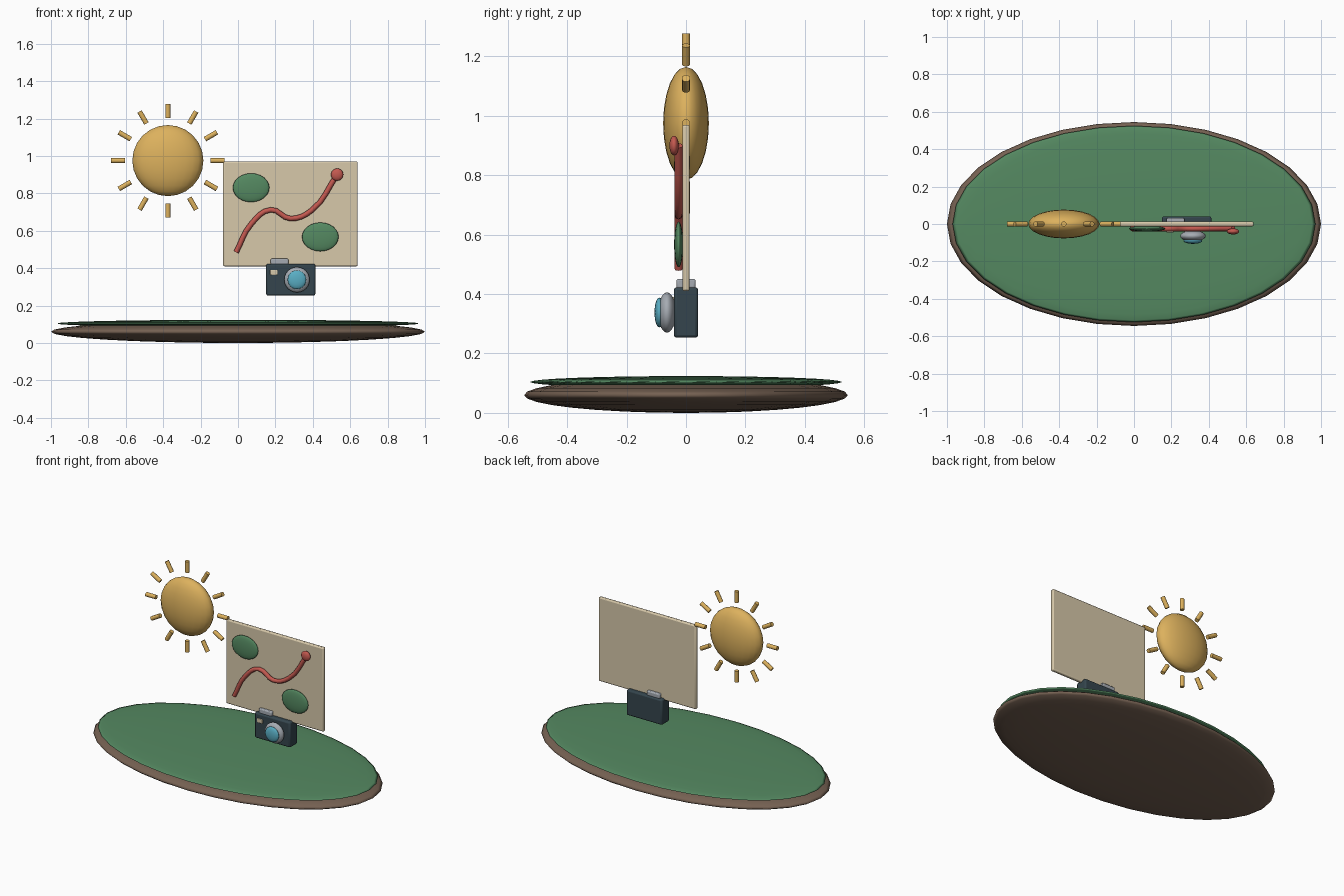
import bpy, math
from mathutils import Vector

if "Cube" in bpy.data.objects:
    bpy.data.objects.remove(bpy.data.objects["Cube"])


def material(name, r, g, b):
    m = bpy.data.materials.new(name)
    m.diffuse_color = (r, g, b, 1)
    m.use_nodes = True
    m.node_tree.nodes["Principled BSDF"].inputs["Base Color"].default_value = m.diffuse_color
    return m


BROWN = material("earth", 0.18, 0.12, 0.085)
GREEN = material("grass", 0.09, 0.25, 0.12)
GOLD = material("gold", 0.72, 0.44, 0.11)
PAPER = material("paper", 0.68, 0.58, 0.40)
RED = material("red", 0.55, 0.10, 0.08)
DARK = material("dark", 0.035, 0.06, 0.075)
METAL = material("metal", 0.38, 0.41, 0.45)
GLASS = material("glass", 0.10, 0.42, 0.55)


def finish(name, mat, smooth=True):
    ob = bpy.context.object
    ob.name = name
    ob.data.materials.append(mat)
    if smooth:
        bpy.ops.object.shade_smooth_by_angle(angle=math.radians(40))
    return ob


def ellipsoid(name, loc, radii, mat, segs=24, rings=12):
    bpy.ops.mesh.primitive_uv_sphere_add(segments=segs, ring_count=rings, radius=1, location=loc)
    bpy.context.object.scale = radii
    bpy.ops.object.transform_apply(location=False, rotation=False, scale=True)
    ob = finish(name, mat, False)
    bpy.ops.object.shade_smooth()
    return ob


def box(name, loc, size, mat, bevel):
    bpy.ops.mesh.primitive_cube_add(size=1, location=loc)
    ob = bpy.context.object
    ob.scale = size
    bpy.ops.object.transform_apply(location=False, rotation=False, scale=True)
    mod = ob.modifiers.new("bevel", 'BEVEL')
    mod.width, mod.segments = bevel, 2
    return finish(name, mat)


# Ground island
ellipsoid("earth_base", (0, 0, 0.06), (1.0, 0.545, 0.06), BROWN, 32, 16)
ellipsoid("grass_top", (0, 0, 0.104), (0.97, 0.525, 0.02), GREEN, 32, 16)

# Sun disc and rays
sun = Vector((-0.375, 0, 0.975))
ellipsoid("sun", sun, (0.19, 0.077, 0.19), GOLD, 24, 12)
for i in range(12):
    a = i * math.tau / 12
    d = Vector((math.sin(a), 0, math.cos(a)))
    bpy.ops.mesh.primitive_cylinder_add(vertices=10, radius=0.014, depth=0.074,
                                        location=sun + d * 0.266, rotation=(0, a, 0))
    finish(f"sun_ray_{i + 1}", GOLD)

# Map sheet with land patches
box("map_sheet", (0.28, 0, 0.69), (0.72, 0.025, 0.56), PAPER, 0.007)
for i, (x, z) in enumerate([(0.07, 0.83), (0.44, 0.567)]):
    ellipsoid(f"land_patch_{i + 1}", (x, -0.025, z), (0.098, 0.015, 0.077), GREEN)

# Route line and end marker
pts = [(-0.01, 0.485), (0.07, 0.635), (0.175, 0.712), (0.28, 0.665), (0.395, 0.71), (0.53, 0.90)]
cu = bpy.data.curves.new("route", 'CURVE')
cu.dimensions = '3D'
cu.bevel_depth = 0.014
cu.bevel_resolution = 2
cu.resolution_u = 4
cu.use_fill_caps = True
sp = cu.splines.new('BEZIER')
sp.bezier_points.add(len(pts) - 1)
for bp, (x, z) in zip(sp.bezier_points, pts):
    bp.co = (x, -0.025, z)
    bp.handle_left_type = bp.handle_right_type = 'AUTO'
route = bpy.data.objects.new("route", cu)
bpy.context.collection.objects.link(route)
cu.materials.append(RED)
ellipsoid("route_marker", (0.53, -0.04, 0.90), (0.033, 0.016, 0.033), RED)

# Camera
box("camera_body", (0.282, 0, 0.338), (0.264, 0.082, 0.17), DARK, 0.01)
box("shutter_button", (0.222, 0, 0.435), (0.095, 0.064, 0.032), METAL, 0.006)
box("flash_window", (0.192, -0.041, 0.377), (0.04, 0.01, 0.028), PAPER, 0.003)
ellipsoid("lens_ring", (0.315, -0.064, 0.338), (0.068, 0.03, 0.068), METAL)
ellipsoid("lens_glass", (0.315, -0.09, 0.338), (0.05, 0.016, 0.05), GLASS)
